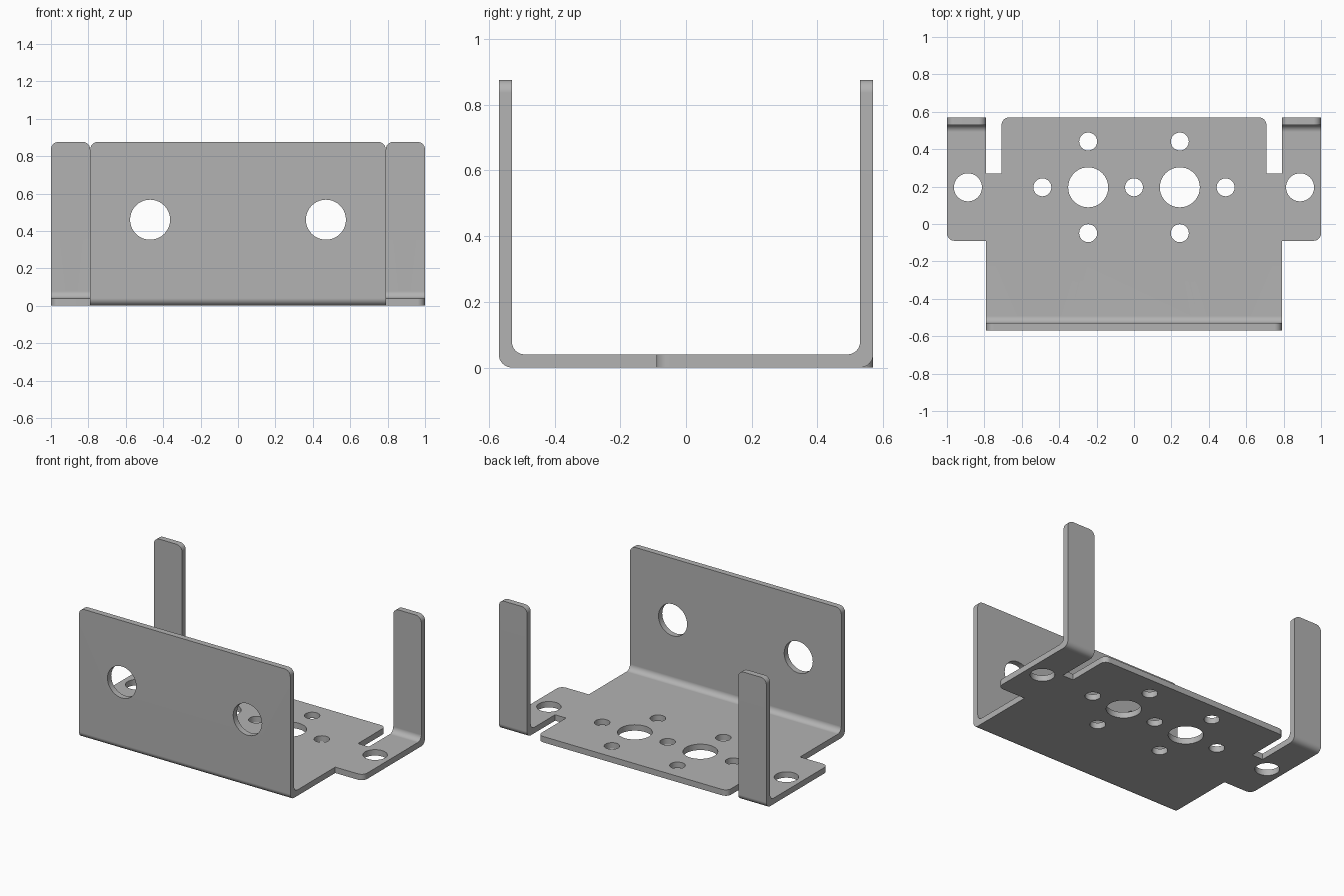
import bpy, bmesh
from math import sin, cos, pi, radians
from mathutils import Vector

cube = bpy.data.objects.get("Cube")
if cube:
    bpy.data.objects.remove(cube, do_unlink=True)

THICK = 0.04           # sheet thickness
HEIGHT = 0.876         # height of the folded walls
BEND_Y = 0.492         # where the inner bend starts
BEND_TOP = 0.078       # where the inner bend ends
BEND_LEN = 0.06        # bend allowance in the flat sheet
STRIPS = 8


def flat_y(z):
    """Distance from the centre, in the flat sheet, of a wall point at height z."""
    return BEND_Y + BEND_LEN + z - BEND_TOP


def rounded(corners):
    """Outline points with each (x, y, radius) corner rounded."""
    points = []
    for i, (x, y, r) in enumerate(corners):
        p = Vector((x, y))
        if not r:
            points.append(p)
            continue
        a = (Vector(corners[i - 1][:2]) - p).normalized() * r
        b = (Vector(corners[(i + 1) % len(corners)][:2]) - p).normalized() * r
        for k in range(7):
            t = k / 6 * pi / 2
            points.append(p + a * (1 - sin(t)) + b * (1 - cos(t)))
    return points


def circle(x, y, r, n=40):
    return [Vector((x + r * cos(2 * pi * k / n), y + r * sin(2 * pi * k / n)))
            for k in range(n)]


def add_loop(bm, points):
    verts = [bm.verts.new((p.x, p.y, 0)) for p in points]
    for i, v in enumerate(verts):
        bm.edges.new((verts[i - 1], v))


def fold(v):
    """Move a vertex of the flat sheet to its place on the folded bracket."""
    x, y, z = v.co
    d = abs(y) - BEND_Y
    if d < -1e-5 or (y > 0 and abs(x) < 0.75):
        return
    inner = z > THICK / 2
    r = 0.038 if inner else 0.04
    cy, cz = (BEND_Y, BEND_TOP) if inner else (0.53, 0.04)
    a = min(max(d / BEND_LEN, 0), 1) * pi / 2
    out, up = cy + r * sin(a), cz - r * cos(a)
    if d > BEND_LEN + 1e-5:
        up = BEND_TOP + d - BEND_LEN
    v.co = (x, out if y > 0 else -out, up)


# Flat sheet: front wall, base, side tabs and the rear tongue
end = flat_y(HEIGHT)
half = [(0.79, -end, 0.04), (0.79, -0.09, 0), (1, -0.09, 0.04),
        (1, end, 0.04), (0.79, end, 0.04), (0.79, 0.27, 0),
        (0.708, 0.27, 0), (0.708, 0.57, 0.04)]
bm = bmesh.new()
add_loop(bm, rounded(half + [(-x, y, r) for x, y, r in reversed(half)]))

# Holes
row = 0.196
add_loop(bm, circle(0, row, 0.048))
for s in (-1, 1):
    add_loop(bm, circle(s * 0.47, -flat_y(0.46), 0.107))
    add_loop(bm, circle(s * 0.245, row, 0.107))
    add_loop(bm, circle(s * 0.888, row, 0.075))
    for x, y in ((0.49, row), (0.245, row + 0.245), (0.245, row - 0.245)):
        add_loop(bm, circle(s * x, y, 0.048))

# Fill the sheet and give it thickness
bmesh.ops.triangle_fill(bm, edges=bm.edges[:], use_beauty=True, normal=(0, 0, 1))
top = bmesh.ops.extrude_face_region(bm, geom=bm.faces[:], use_keep_orig=True)
bmesh.ops.translate(bm, vec=(0, 0, THICK),
                    verts=[g for g in top["geom"] if isinstance(g, bmesh.types.BMVert)])

# Cut strips across the bends, then fold the walls up
for s in (-1, 1):
    for k in range(STRIPS + 1):
        y = s * (BEND_Y + BEND_LEN * k / STRIPS)
        bmesh.ops.bisect_plane(bm, geom=bm.verts[:] + bm.edges[:] + bm.faces[:],
                               dist=1e-6, plane_co=(0, y, 0), plane_no=(0, 1, 0))
for v in bm.verts:
    fold(v)
bmesh.ops.recalc_face_normals(bm, faces=bm.faces[:])

mesh = bpy.data.meshes.new("bracket")
bm.to_mesh(mesh)
bm.free()
bracket = bpy.data.objects.new("bracket", mesh)
bpy.context.collection.objects.link(bracket)

# Colour
steel = bpy.data.materials.new("grey_steel")
steel.use_nodes = True
colour = (0.45, 0.45, 0.45, 1)
steel.diffuse_color = colour
steel.node_tree.nodes["Principled BSDF"].inputs["Base Color"].default_value = colour
mesh.materials.append(steel)

# Smooth bends and hole walls, sharp sheet edges
bpy.ops.object.select_all(action='DESELECT')
bracket.select_set(True)
bpy.context.view_layer.objects.active = bracket
bpy.ops.object.shade_smooth_by_angle(angle=radians(30))
weighted = bracket.modifiers.new("even_shading", 'WEIGHTED_NORMAL')
weighted.keep_sharp = True
